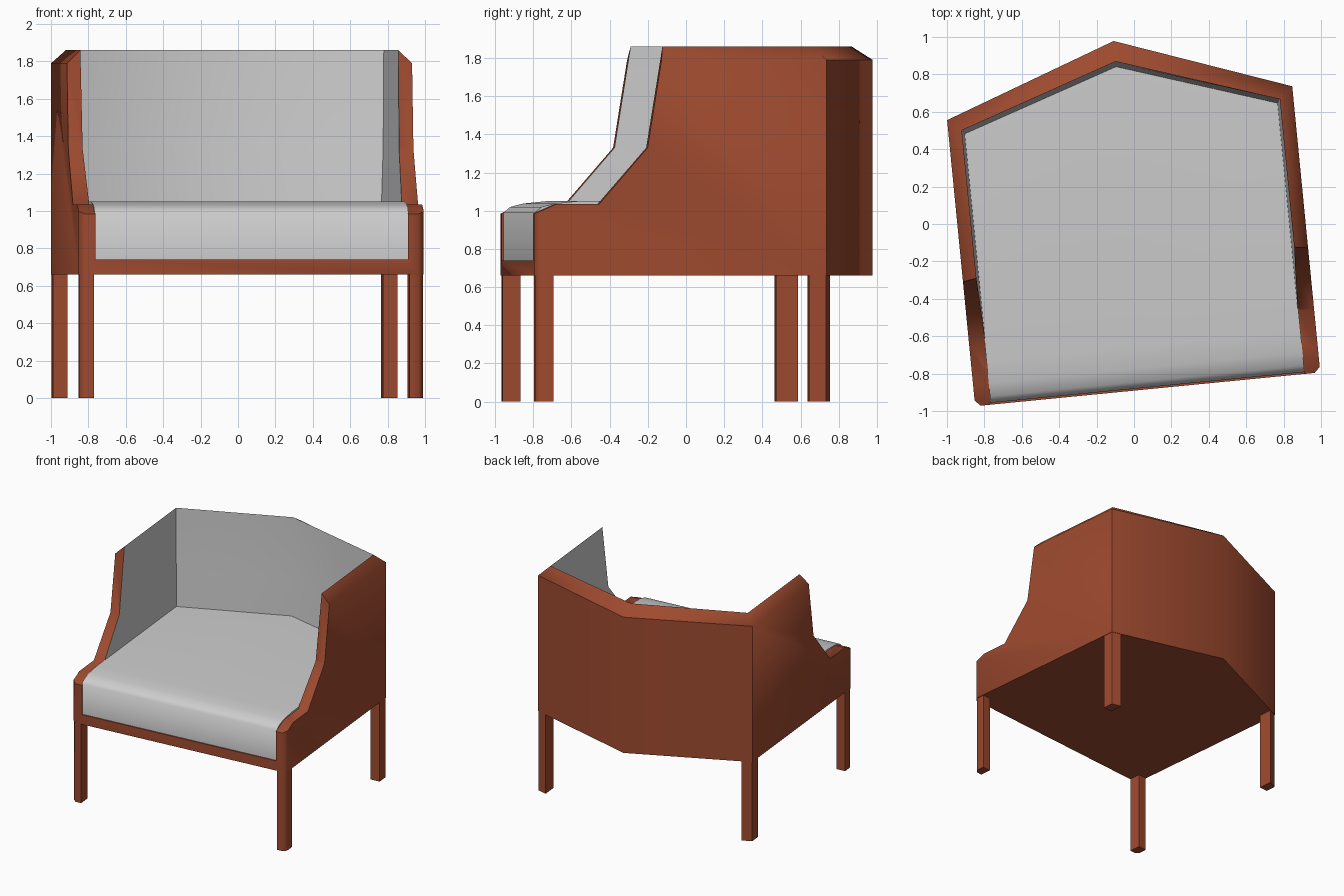
import bpy, bmesh, math

if "Cube" in bpy.data.objects:
    bpy.data.objects.remove(bpy.data.objects["Cube"])

TURN = math.radians(5.6)      # the whole chair stands slightly turned
SHIFT = (-0.013, -0.003, 0)


def material(name, rgb):
    m = bpy.data.materials.new(name)
    m.diffuse_color = (*rgb, 1)
    m.use_nodes = True
    m.node_tree.nodes["Principled BSDF"].inputs["Base Color"].default_value = m.diffuse_color
    return m


RUST = material("rust_brown", (0.34, 0.068, 0.028))
GREY = material("light_grey", (0.61, 0.61, 0.61))


def finish(bm, name, mats):
    bmesh.ops.recalc_face_normals(bm, faces=bm.faces)
    me = bpy.data.meshes.new(name)
    bm.to_mesh(me)
    bm.free()
    ob = bpy.data.objects.new(name, me)
    for m in mats:
        me.materials.append(m)
    bpy.context.collection.objects.link(ob)
    ob.rotation_euler.z = TURN
    ob.location = SHIFT
    return ob


def loft(name, rings, mats, grey_from=None):
    """Skin a list of rings of 3D points, capped at both ends."""
    bm = bmesh.new()
    vs = [[bm.verts.new(p) for p in r] for r in rings]
    n = len(vs[0])
    for k in range(len(vs) - 1):
        for i in range(n):
            j = (i + 1) % n
            f = bm.faces.new((vs[k][i], vs[k][j], vs[k + 1][j], vs[k + 1][i]))
            f.material_index = int(grey_from is not None and k >= grey_from)
    bm.faces.new(vs[0][::-1])
    bm.faces.new(vs[-1])
    return finish(bm, name, mats)


def activate(ob):
    bpy.ops.object.select_all(action='DESELECT')
    ob.select_set(True)
    bpy.context.view_layer.objects.active = ob


def smooth(ob, deg):
    activate(ob)
    bpy.ops.object.shade_smooth_by_angle(angle=math.radians(deg))


def cut(ob, cutter):
    bpy.context.view_layer.update()
    mod = ob.modifiers.new("cut", 'BOOLEAN')
    mod.operation = 'DIFFERENCE'
    mod.solver = 'EXACT'
    mod.object = cutter
    activate(ob)
    bpy.ops.object.modifier_apply(modifier=mod.name)
    bpy.data.objects.remove(cutter)


def plan(w, corner, apex, front, z, ch=0.03):
    """Outline seen from above: chamfered front corners, pointed back."""
    half = [(w - ch, front), (w, front + ch), (w, corner)]
    pts = half + [(0, apex)] + [(-x, y) for x, y in half[::-1]]
    return [(x, y, z) for x, y in pts]


# Shell: outside, sloping rim, then grey inside walls down to the floor
shell = loft("shell", [
    plan(0.927, 0.652, 0.986, -0.885, 0.66),
    plan(0.927, 0.652, 0.986, -0.885, 1.79),
    plan(0.854, 0.590, 0.876, -0.80, 1.86),
    plan(0.850, 0.585, 0.868, -0.80, 1.335),
    plan(0.840, 0.570, 0.848, -0.80, 1.05),
    plan(0.840, 0.570, 0.848, -0.80, 0.74)], [RUST, GREY], grey_from=2)

# Side profile of the arms, then the opening for the seat front
arm = [(-1.2, 0.985), (-0.885, 0.985), (-0.77, 1.035), (-0.545, 1.035),
       (-0.29, 1.33), (-0.205, 1.86), (-0.19, 2.0), (-1.2, 2.0)]
cut(shell, loft("arm_cutter", [[(x, y, z) for y, z in arm] for x in (-1.2, 1.2)], [RUST]))
box = [(-0.84, -1.2), (0.84, -1.2), (0.84, -0.7), (-0.84, -0.7)]
cut(shell, loft("front_cutter", [[(x, y, z) for x, y in box] for z in (0.74, 1.3)], [RUST]))
smooth(shell, 50)

# Seat: rounded front edge, pointed back following the shell
seat_rings = []
for x, back in ((-0.843, 0.575), (0, 0.853), (0.843, 0.575)):
    prof = [(-0.875, 0.735), (-0.875, 0.99), (-0.84, 1.02), (-0.77, 1.038),
            (-0.65, 1.05), (back, 1.05), (back, 0.735)]
    seat_rings.append([(x, y, z) for y, z in prof])
smooth(loft("seat", seat_rings, [GREY]), 50)

# Legs: corner posts, mirrored left and right
front_leg = [(0.848, -0.785), (0.848, -0.88), (0.897, -0.88), (0.922, -0.855), (0.922, -0.785)]
back_leg = [(0.848, 0.56), (0.925, 0.56), (0.925, 0.65), (0.848, 0.677)]
for part, pts in (("front_leg", front_leg), ("back_leg", back_leg)):
    for side, s in (("right", 1), ("left", -1)):
        leg = loft(f"{part}_{side}", [[(s * x, y, z) for x, y in pts] for z in (0, 0.67)], [RUST])
        smooth(leg, 50)
